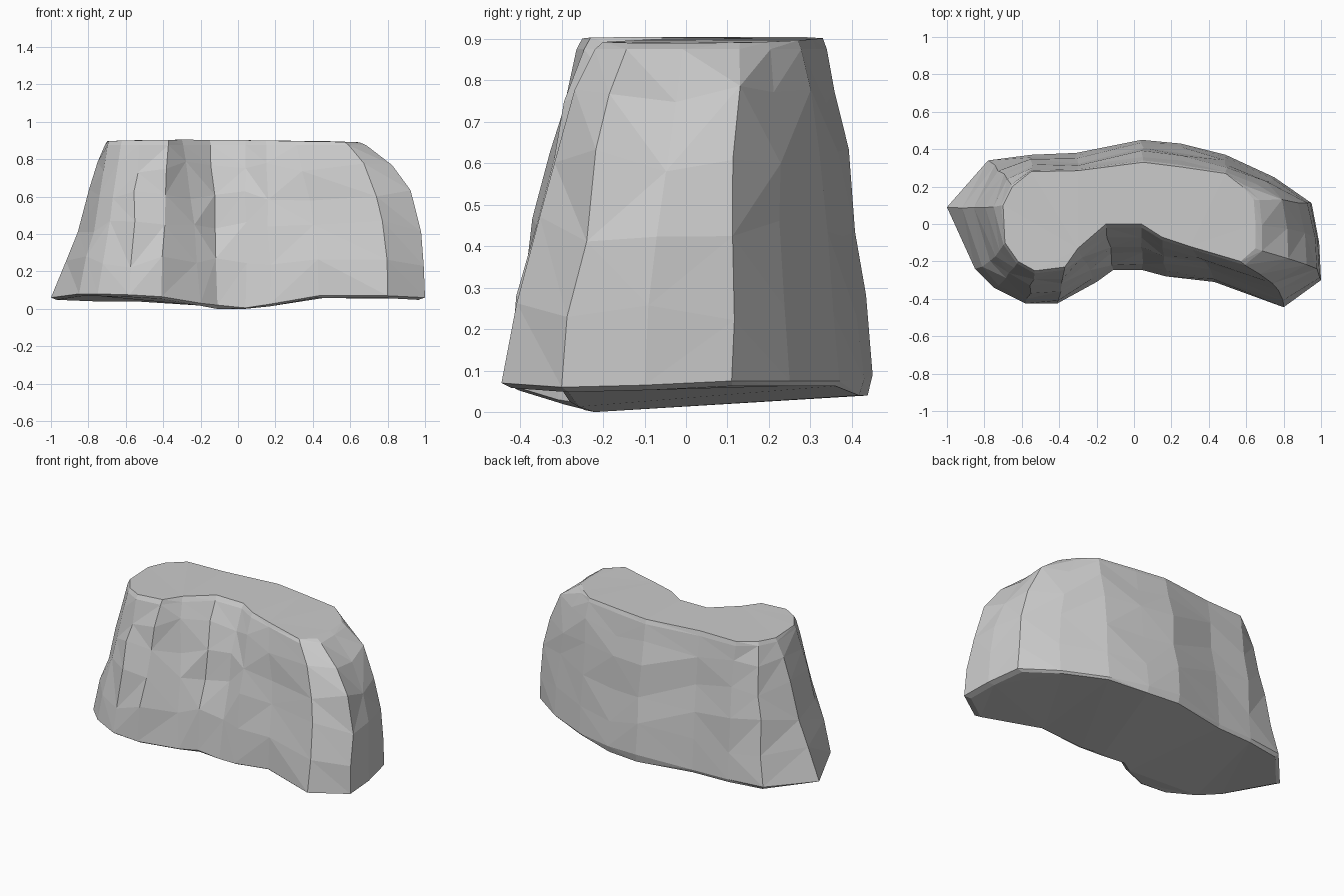
import bpy, bmesh, random

if "Cube" in bpy.data.objects:
    bpy.data.objects.remove(bpy.data.objects["Cube"])
random.seed(4)

# Kidney outlines: base (x, y, rim height) and matching plateau (x, y)
base = [(-1, .09, .06), (-.78, .34, .06), (-.55, .37, .06), (-.31, .38, .06),
        (.04, .45, .09), (.25, .43, .08), (.49, .37, .075), (.75, .25, .075),
        (.95, .11, .075), (.99, -.1, .065), (1, -.30, .06), (.8, -.445, .07),
        (.43, -.31, .07), (.17, -.28, .025), (.04, -.245, .005), (-.11, -.245, .02),
        (-.2, -.31, .03), (-.41, -.425, .065), (-.58, -.425, .075),
        (-.75, -.34, .08), (-.85, -.24, .08)]
top = [(-.70, .10), (-.65, .2), (-.55, .28), (-.3, .285), (.05, .33), (.25, .305),
       (.49, .27), (.58, .2), (.64, .13), (.65, 0), (.65, -.13), (.57, -.2),
       (.3, -.12), (.15, -.07), (.04, 0), (-.15, 0), (-.30, -.13), (-.37, -.23),
       (-.53, -.25), (-.62, -.2), (-.69, -.1)]

# Side profile: height, then taper amount at the left, middle and right
levels = [(0, 0, 0, 0), (.25, .27, .12, .02), (.44, .48, .35, .06),
          (.61, .68, .52, .22), (.76, .83, .71, .5), (.875, .96, .92, .9),
          (.9, 1, 1, 1)]

bm = bmesh.new()
rings = []
n = len(base)

# Slightly tucked underside
under = []
for (x, y, z), (tx, ty) in zip(base, top):
    k = .1
    low = 0 if -.15 < x < .1 and y < 0 else .04 if x < .3 and y > .2 else z - .012
    under.append(bm.verts.new((x + (tx - x) * k, y + (ty - y) * k, low)))
rings.append(under)

# Rocky side walls
for i, (h, left, mid, right) in enumerate(levels):
    ring = []
    for (x, y, z), (tx, ty) in zip(base, top):
        s = mid + ((right - mid) * x if x > 0 else (mid - left) * x)
        j = .008 if 0 < i < 5 else 0
        zz = z if i == 0 else h + random.uniform(-1, 1) * j * 4
        if i == len(levels) - 1:
            zz = .905 - .012 * abs(x + .25)
        ring.append(bm.verts.new((x + (tx - x) * s + random.uniform(-j, j) * (abs(x) < .9),
                                  y + (ty - y) * mid + random.uniform(-j, j), zz)))
    rings.append(ring)

for a, b in zip(rings, rings[1:]):
    for i in range(n):
        k = (i + 1) % n
        quad = (a[i], a[k], b[k], b[i])
        if random.random() < .5:
            quad = quad[1:] + quad[:1]
        bm.faces.new((quad[0], quad[1], quad[2]))
        bm.faces.new((quad[0], quad[2], quad[3]))

# Plateau and underside caps
caps = [bm.faces.new(rings[-1]), bm.faces.new(rings[0][::-1])]
bmesh.ops.triangulate(bm, faces=caps, ngon_method='BEAUTY')
bmesh.ops.recalc_face_normals(bm, faces=bm.faces)

mesh = bpy.data.meshes.new("rock")
bm.to_mesh(mesh)
bm.free()
bpy.context.collection.objects.link(bpy.data.objects.new("rock", mesh))
